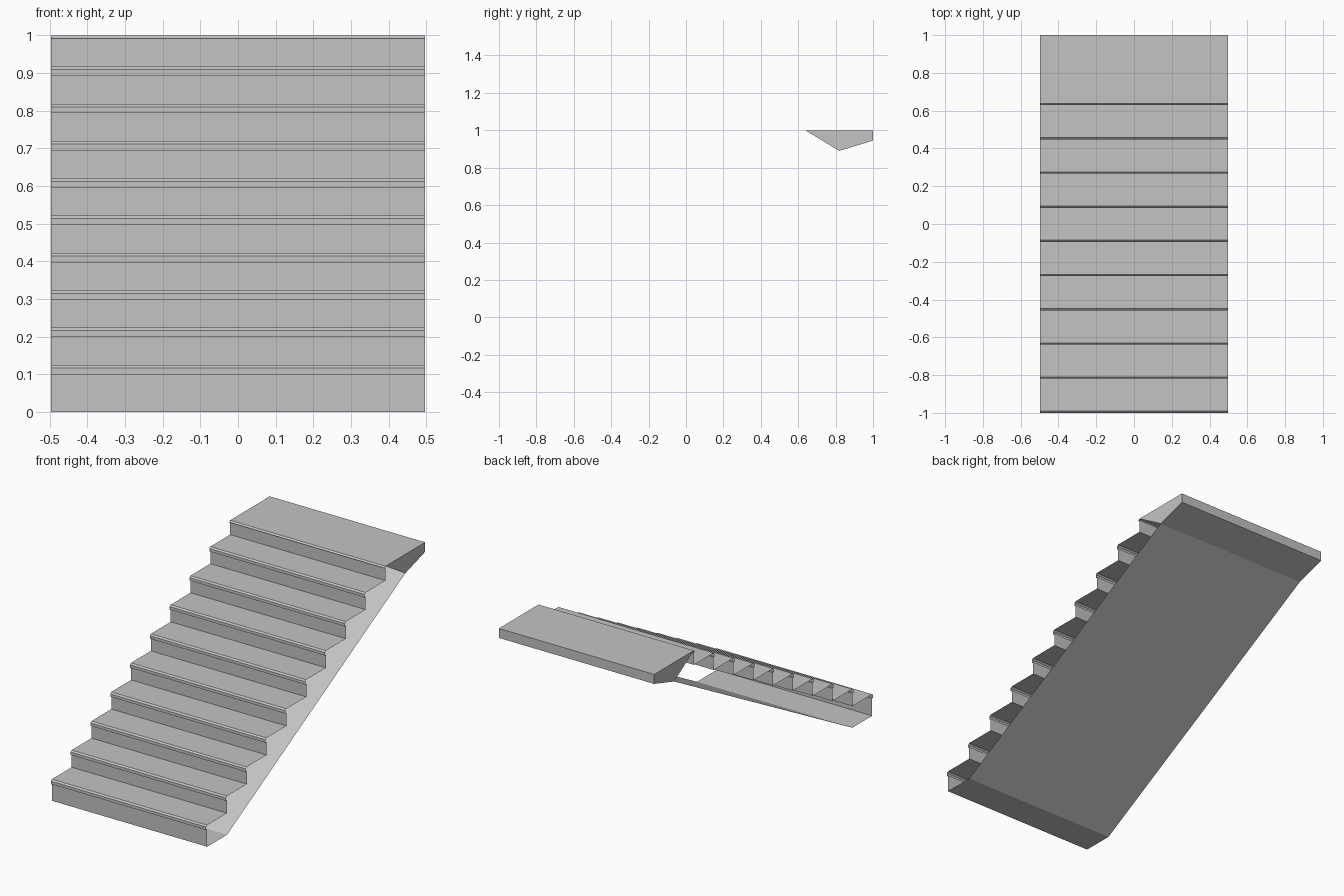
import bpy

HALF_WIDTH = 0.497
STEPS = 10
RUN = 0.181      # depth of one step
RISE = 0.099     # height of one step
LIP = 0.009      # overhang of the tread nosing
FIRST_TOP = 0.125

cube = bpy.data.objects.get("Cube")
if cube:
    bpy.data.objects.remove(cube, do_unlink=True)

grey = bpy.data.materials.new("light_grey")
grey.use_nodes = True
colour = (0.55, 0.55, 0.55, 1)
grey.diffuse_color = colour
grey.node_tree.nodes["Principled BSDF"].inputs["Base Color"].default_value = colour


def sheet(name, profile, caps=None):
    """Sweep a (y, z) profile across the width, with optional end caps."""
    verts = [(x, y, z) for y, z in profile for x in (-HALF_WIDTH, HALF_WIDTH)]
    faces = [(i, i + 1, i + 3, i + 2) for i in range(0, len(verts) - 2, 2)]
    if caps:
        for x in (-HALF_WIDTH, HALF_WIDTH):
            start = len(verts)
            verts += [(x, y, z) for y, z in caps]
            ring = list(range(start, len(verts)))
            faces.append(ring if x < 0 else ring[::-1])
    mesh = bpy.data.meshes.new(name)
    mesh.from_pydata(verts, [], faces)
    mesh.materials.append(grey)
    obj = bpy.data.objects.new(name, mesh)
    bpy.context.collection.objects.link(obj)
    return obj


# Risers, bevelled nosings and treads
steps = [(-1 + LIP, 0)]
for k in range(STEPS):
    front = -1 + k * RUN
    back = front + LIP
    top = min(FIRST_TOP + k * RISE, 1)
    under = FIRST_TOP + k * RISE - 0.025
    shoulder = top - 0.008
    steps += [(back, under), (front, min(under, shoulder)),
              (front, shoulder), (back, top)]
    if k < STEPS - 1:
        steps.append((back + RUN, top))
sheet("steps", steps)

# Landing slab with closed ends
tip = -1 + LIP + (STEPS - 1) * RUN
joint = (tip + RUN, 0.89)
landing = [(tip, 1), (1, 1), (1, 0.945), joint]
sheet("landing", landing, caps=landing)

# Sloping underside and the flat foot below the first step
sheet("underside", [joint, (-1 + LIP + RUN, 0), (-1 + LIP, 0)])
